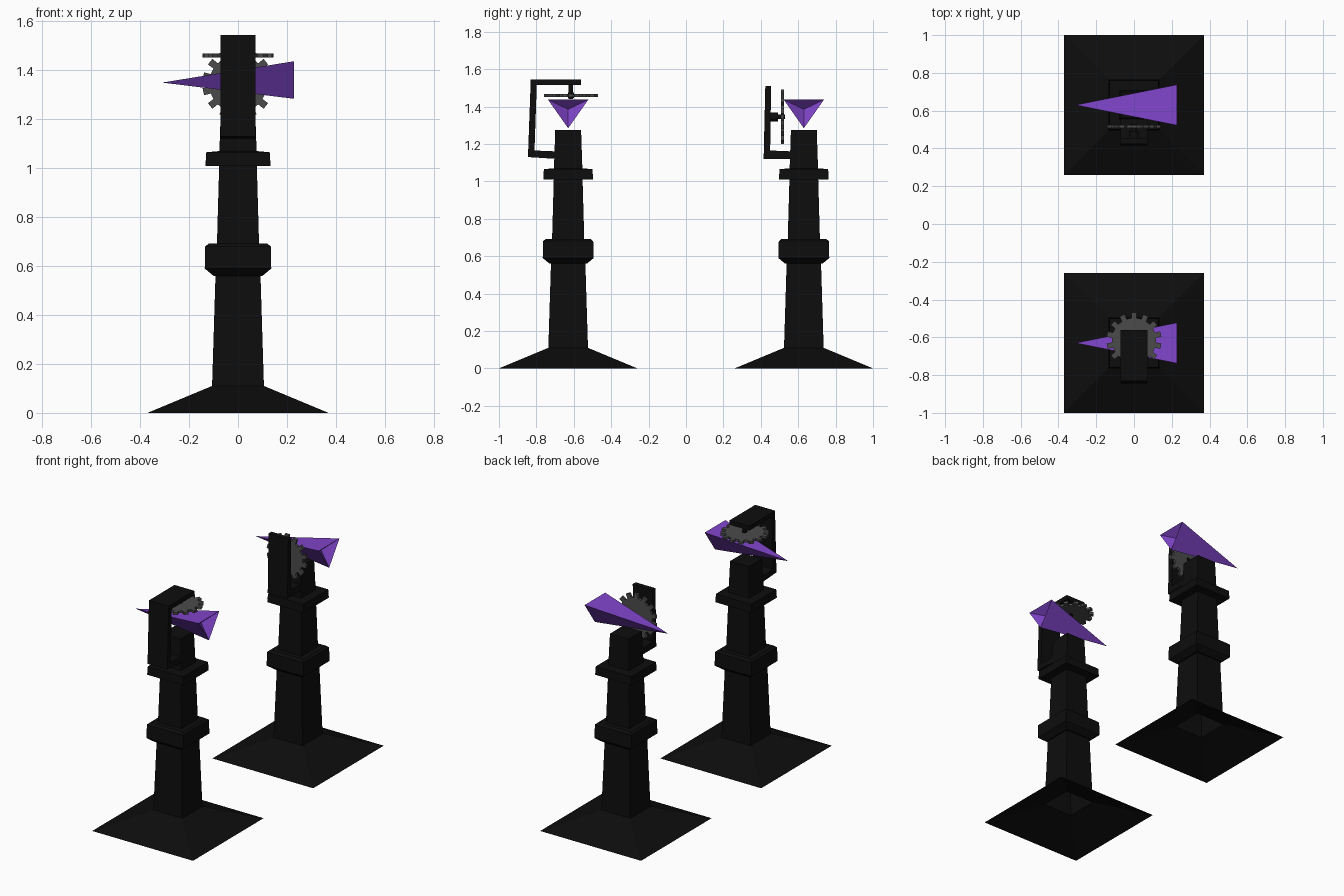
import bpy, bmesh, math
from mathutils import Matrix

if "Cube" in bpy.data.objects:
    bpy.data.objects.remove(bpy.data.objects["Cube"])


def material(name, rgb):
    m = bpy.data.materials.new(name)
    m.diffuse_color = (*rgb, 1)
    m.use_nodes = True
    m.node_tree.nodes["Principled BSDF"].inputs["Base Color"].default_value = m.diffuse_color
    return m


BLACK = material("black", (0.004, 0.004, 0.004))
GREY = material("dark_grey", (0.07, 0.07, 0.07))
PURPLE = material("purple", (0.22, 0.06, 0.6))


def make(name, verts, faces, mat, matrix=Matrix()):
    me = bpy.data.meshes.new(name)
    me.from_pydata(verts, [], faces)
    bm = bmesh.new()
    bm.from_mesh(me)
    bmesh.ops.recalc_face_normals(bm, faces=bm.faces)
    bm.transform(matrix)
    bm.to_mesh(me)
    bm.free()
    me.materials.append(mat)
    ob = bpy.data.objects.new(name, me)
    bpy.context.collection.objects.link(ob)
    return ob


def prism(name, outline, depth, mat, matrix):
    """Outline in local xy, extruded evenly about local z = 0."""
    n = len(outline)
    verts = [(x, y, s * depth / 2) for s in (-1, 1) for x, y in outline]
    faces = [list(range(n)), list(range(n, 2 * n))]
    faces += [(i, (i + 1) % n, n + (i + 1) % n, n + i) for i in range(n)]
    return make(name, verts, faces, mat, matrix)


def square_tower(name, profile, mat, y):
    """Stack of square rings (half width, z), open below, closed on top."""
    verts = [(sx * r, y + sy * r, z) for r, z in profile
             for sx, sy in ((-1, -1), (1, -1), (1, 1), (-1, 1))]
    faces = [(4 * k + i, 4 * k + (i + 1) % 4, 4 * k + 4 + (i + 1) % 4, 4 * k + 4 + i)
             for k in range(len(profile) - 1) for i in range(4)]
    top = 4 * (len(profile) - 1)
    faces.append((top, top + 1, top + 2, top + 3))
    return make(name, verts, faces, mat)


def circle(r, n):
    return [(r * math.cos(2 * math.pi * i / n), r * math.sin(2 * math.pi * i / n))
            for i in range(n)]


def gear_outline(teeth, root, tip):
    pts = []
    for i in range(teeth):
        for off, r in ((-0.27, root), (-0.22, tip), (0.22, tip), (0.27, root)):
            a = 2 * math.pi * (i + off) / teeth + math.pi / 2
            pts.append((r * math.cos(a), r * math.sin(a)))
    return pts


PILLAR = [(0.37, 0), (0.106, 0.11), (0.092, 0.56), (0.10, 0.56), (0.136, 0.59),
          (0.134, 0.68), (0.12, 0.692), (0.086, 0.692), (0.077, 1.01),
          (0.133, 1.01), (0.130, 1.065), (0.076, 1.07), (0.069, 1.275)]
# side outlines of the brackets, y measured from the pillar centre
C_BRACKET = [(-0.06, 1.12), (-0.215, 1.13), (-0.20, 1.545), (0.068, 1.545),
             (0.068, 1.515), (-0.168, 1.515), (-0.18, 1.165), (-0.06, 1.16)]
L_BRACKET = [(-0.06, 1.12), (-0.215, 1.12), (-0.206, 1.51), (-0.175, 1.51),
             (-0.18, 1.165), (-0.06, 1.16)]
SIDE = Matrix(((0, 0, 1, 0), (1, 0, 0, 0), (0, 1, 0, 0), (0, 0, 0, 1)))
FACE_FRONT = Matrix.Rotation(math.pi / 2, 4, 'X')

for tag, y, bracket in (("front", -0.63, C_BRACKET), ("back", 0.63, L_BRACKET)):
    at = Matrix.Translation((0, y, 0))
    square_tower(tag + "_pillar", PILLAR, BLACK, y)
    prism(tag + "_bracket", bracket, 0.145, BLACK, at @ SIDE)

    # floating pointer with a hollow tail
    make(tag + "_pointer",
         [(-0.31, y, 1.35), (0.228, y - 0.108, 1.437), (0.228, y + 0.108, 1.437),
          (0.228, y, 1.284), (0.17, y, 1.385)],
         [(0, 1, 2), (0, 2, 3), (0, 3, 1), (1, 2, 4), (2, 3, 4), (3, 1, 4)], PURPLE)

# flat gear hanging from the front bracket
flat = Matrix.Translation((0, -0.615, 1.46))
prism("front_gear", gear_outline(14, 0.118, 0.146), 0.016, GREY, flat)
prism("front_axle", circle(0.012, 12), 0.09, BLACK,
      Matrix.Translation((0, -0.615, 1.485)))
prism("front_axle_nut", circle(0.018, 6), 0.028, BLACK, flat)

# upright gear carried by the back bracket
prism("back_gear", gear_outline(14, 0.118, 0.146), 0.016, GREY,
      Matrix.Translation((0, 0.516, 1.345)) @ FACE_FRONT)
prism("back_axle", circle(0.012, 12), 0.09, BLACK,
      Matrix.Translation((0, 0.485, 1.345)) @ FACE_FRONT)
prism("back_axle_hub", circle(0.024, 12), 0.045, BLACK,
      Matrix.Translation((0, 0.47, 1.345)) @ FACE_FRONT)
